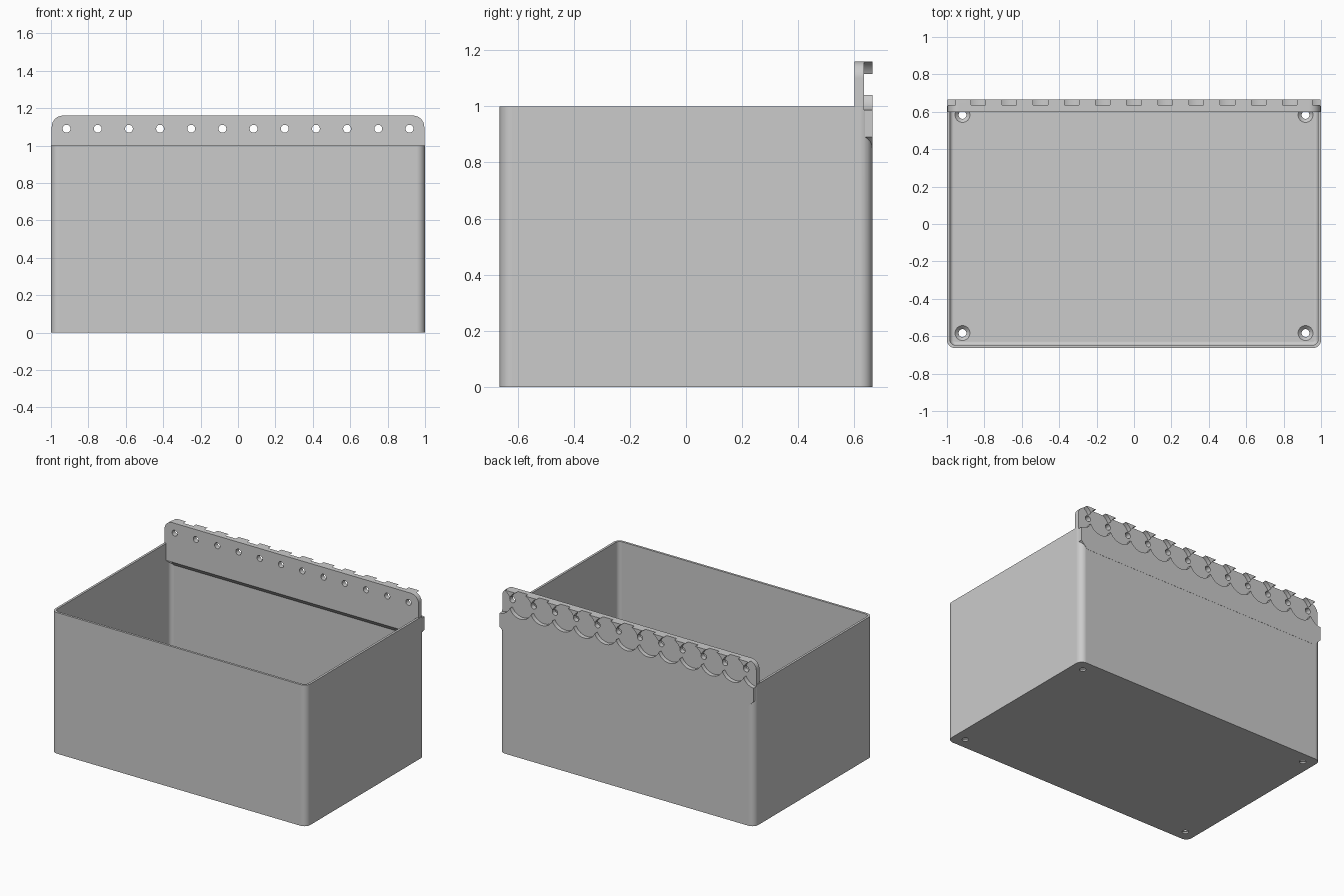
import bpy, bmesh, math
from mathutils import Matrix, Vector

if "Cube" in bpy.data.objects:
    bpy.data.objects.remove(bpy.data.objects["Cube"])

grey = bpy.data.materials.new("light_grey")
grey.use_nodes = True
grey.diffuse_color = (0.6, 0.6, 0.6, 1)
grey.node_tree.nodes["Principled BSDF"].inputs["Base Color"].default_value = (0.6, 0.6, 0.6, 1)


def finish(bm, name):
    bmesh.ops.recalc_face_normals(bm, faces=bm.faces)
    mesh = bpy.data.meshes.new(name)
    bm.to_mesh(mesh)
    bm.free()
    mesh.materials.append(grey)
    ob = bpy.data.objects.new(name, mesh)
    bpy.context.collection.objects.link(ob)
    return ob


def loft(name, rings):
    """Bridge equal-length rings in order and cap both ends."""
    bm = bmesh.new()
    rows = [[bm.verts.new(p) for p in ring] for ring in rings]
    n = len(rows[0])
    for a, b in zip(rows, rows[1:]):
        for i in range(n):
            j = (i + 1) % n
            bm.faces.new((a[i], a[j], b[j], b[i]))
    bm.faces.new(rows[0])
    bm.faces.new(rows[-1])
    return finish(bm, name)


def rounded_rect(hx, hy, r, z, steps=8):
    pts = []
    for k, (sx, sy) in enumerate(((1, 1), (-1, 1), (-1, -1), (1, -1))):
        for i in range(steps + 1):
            a = math.pi / 2 * (k + i / steps)
            pts.append((sx * (hx - r) + r * math.cos(a), sy * (hy - r) + r * math.sin(a), z))
    return pts


def plate_ring(y, side_z, bottom_z, w=0.996, top=1.16, r=0.06, steps=8):
    half = [(w - 0.05, bottom_z), (w, side_z)]
    for i in range(steps + 1):
        a = math.pi / 2 * i / steps
        half.append((w - r + r * math.cos(a), top - r + r * math.sin(a)))
    pts = half + [(-x, z) for x, z in reversed(half)]
    return [(x, y, z) for x, z in pts]


def rods(name, centres, r1, r2, depth, along_y=False, segments=32):
    bm = bmesh.new()
    turn = Matrix.Rotation(math.pi / 2, 4, "X") if along_y else Matrix()
    for c in centres:
        bmesh.ops.create_cone(bm, cap_ends=True, segments=segments, radius1=r1, radius2=r2,
                              depth=depth, matrix=Matrix.Translation(Vector(c)) @ turn)
    cutter = finish(bm, name)
    cutter.hide_render = True
    return cutter


def cut(ob, cutter):
    mod = ob.modifiers.new("cut", "BOOLEAN")
    mod.operation = "DIFFERENCE"
    mod.solver = "EXACT"
    mod.object = cutter
    bpy.context.view_layer.objects.active = ob
    bpy.ops.object.modifier_apply(modifier=mod.name)


# Open tub: outer wall, rim, inner wall, rounded inner floor edge
rings = [rounded_rect(1, 0.664, 0.045, z) for z in (0, 1)]
rings.append(rounded_rect(0.984, 0.648, 0.03, 1))
for i in range(5):
    a = math.pi / 2 * i / 4
    inset = 0.02 * (1 - math.cos(a))
    rings.append(rounded_rect(0.984 - inset, 0.648 - inset, 0.03 - inset, 0.05 - 0.02 * math.sin(a)))
tub = loft("tub", rings)

# Hinge plate along the back, with sloped undersides
hinge_plate = loft("hinge_plate", [plate_ring(0.60, 0.88, 0.88),
                                   plate_ring(0.64, 0.89, 0.84),
                                   plate_ring(0.665, 0.89, 0.84)])

# Countersunk screw holes in the floor
corners = [(sx * 0.917, sy * 0.583) for sx in (-1, 1) for sy in (-1, 1)]
floor_holes = rods("floor_holes", [(x, y, 0.01) for x, y in corners], 0.021, 0.021, 0.1)
countersinks = rods("countersinks", [(x, y, 0.025) for x, y in corners], 0.02, 0.05, 0.03)

# Round knuckle pockets in the back of the plate, and pin holes between them
pockets = [(i / 6, 0.735, 1.0775) for i in range(-6, 7)]
even_pockets = rods("even_pockets", pockets[::2], 0.0915, 0.0915, 0.2, True, 48)
odd_pockets = rods("odd_pockets", pockets[1::2], 0.0915, 0.0915, 0.2, True, 48)
pin_holes = rods("pin_holes", [((i + 0.5) / 6, 0.63, 1.09) for i in range(-6, 6)],
                 0.021, 0.021, 0.2, True, 24)

for cutter in (floor_holes, countersinks, even_pockets, odd_pockets):
    cut(tub, cutter)
for cutter in (even_pockets, odd_pockets, pin_holes):
    cut(hinge_plate, cutter)
for cutter in (floor_holes, countersinks, even_pockets, odd_pockets, pin_holes):
    bpy.data.objects.remove(cutter)

# Smooth rounded corners, crisp edges, flat walls
for ob in (tub, hinge_plate):
    bpy.ops.object.select_all(action="DESELECT")
    ob.select_set(True)
    bpy.context.view_layer.objects.active = ob
    bpy.ops.object.shade_smooth_by_angle(angle=math.radians(30))
    flat = ob.modifiers.new("flat_walls", "WEIGHTED_NORMAL")
    flat.keep_sharp = True
